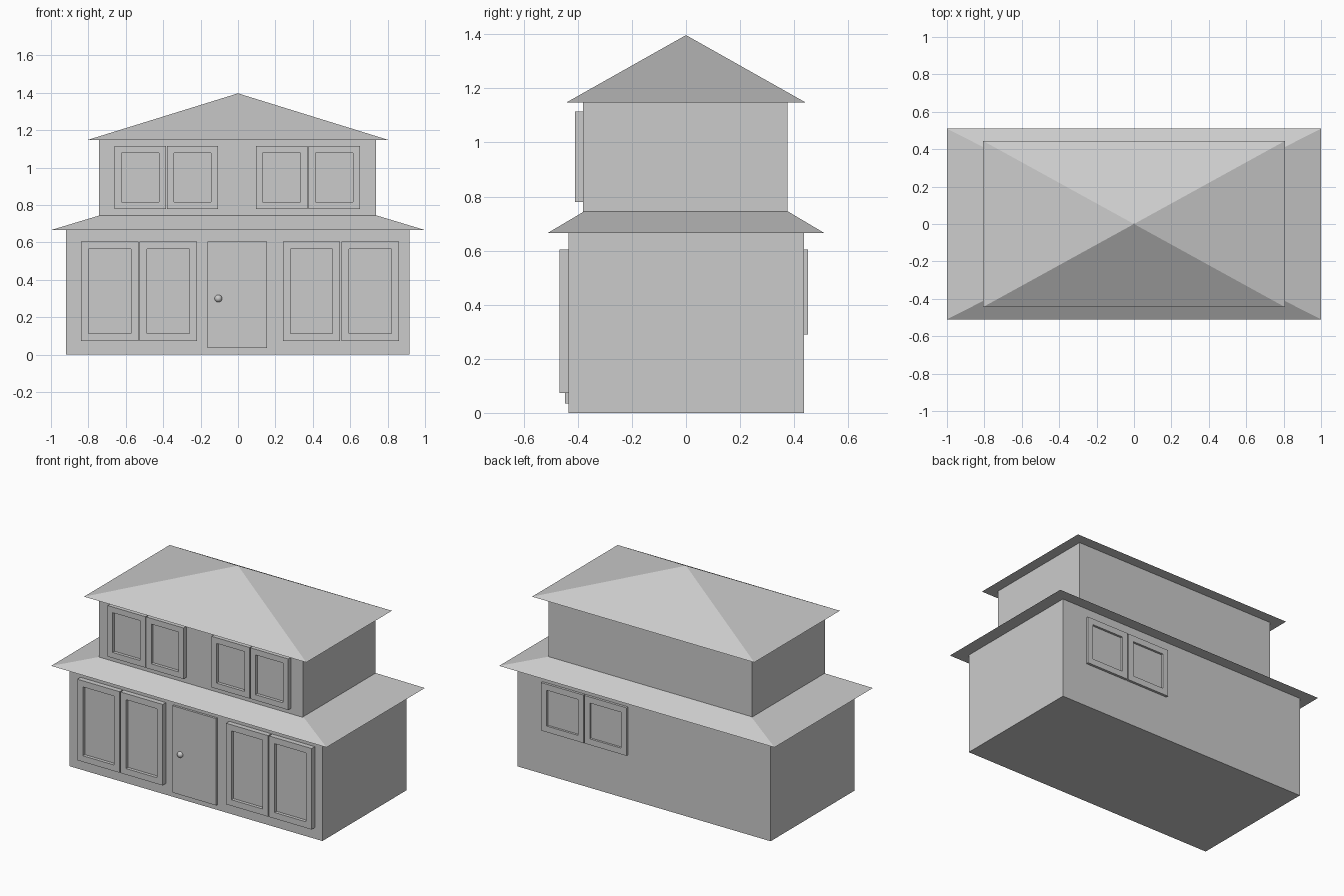
import bpy, bmesh
from mathutils import Vector

if "Cube" in bpy.data.objects:
    bpy.data.objects.remove(bpy.data.objects["Cube"])


def finish(name, bm):
    bmesh.ops.recalc_face_normals(bm, faces=bm.faces[:])
    mesh = bpy.data.meshes.new(name)
    bm.to_mesh(mesh)
    bm.free()
    obj = bpy.data.objects.new(name, mesh)
    bpy.context.collection.objects.link(obj)
    return obj


def box_bm(x, y, z):
    """Box from three (min, max) ranges."""
    bm = bmesh.new()
    bmesh.ops.create_cube(bm, size=1)
    for v in bm.verts:
        v.co = Vector([(r[0] + r[1]) / 2 + c * (r[1] - r[0])
                       for c, r in zip(v.co, (x, y, z))])
    return bm


def box(name, x, y, z):
    return finish(name, box_bm(x, y, z))


def roof(name, eave, z0, top, z1):
    """Hip roof with a closed underside; top is (0, 0) for a pointed roof."""
    bm = box_bm((-eave[0], eave[0]), (-eave[1], eave[1]), (z0, z1))
    for v in bm.verts:
        if v.co.z > (z0 + z1) / 2:
            v.co.x *= top[0] / eave[0]
            v.co.y *= top[1] / eave[1]
    bmesh.ops.remove_doubles(bm, verts=bm.verts[:], dist=1e-4)
    return finish(name, bm)


def window(name, x, wall_y, front_y, z, border, recess):
    """Window sash: a box whose outward face is framed and set back."""
    out = 1 if front_y > wall_y else -1
    bm = box_bm(x, sorted((wall_y, front_y)), z)
    bm.normal_update()
    face = max(bm.faces, key=lambda f: f.calc_center_median().y * out)
    bmesh.ops.inset_region(bm, faces=[face], thickness=border, use_even_offset=True)
    pane = bmesh.ops.extrude_discrete_faces(bm, faces=[face])["faces"][0]
    bmesh.ops.translate(bm, verts=pane.verts, vec=(0, -out * recess, 0))
    return finish(name, bm)


# Storeys and roofs
box("ground_floor_walls", (-0.92, 0.917), (-0.434, 0.436), (0, 0.666))
roof("lower_roof", (1.0, 0.51), 0.666, (0.735, 0.375), 0.746)
box("upper_floor_walls", (-0.742, 0.737), (-0.38, 0.375), (0.742, 1.147))
roof("upper_roof", (0.807, 0.444), 1.147, (0, 0), 1.397)

# Ground floor front windows
for i, x in enumerate([(-0.84, -0.533), (-0.526, -0.22), (0.24, 0.546), (0.553, 0.862)]):
    window(f"ground_window_{i + 1}", x, -0.434, -0.467, (0.073, 0.605), 0.04, 0.021)

# Upper floor front windows
for i, x in enumerate([(-0.66, -0.386), (-0.38, -0.108), (0.095, 0.371), (0.377, 0.652)]):
    window(f"upper_window_{i + 1}", x, -0.38, -0.41, (0.78, 1.115), 0.037, 0.02)

# Back windows
for i, x in enumerate([(0.115, 0.422), (0.429, 0.736)]):
    window(f"back_window_{i + 1}", x, 0.436, 0.452, (0.29, 0.605), 0.04, 0.014)

# Front door and knob
box("front_door", (-0.163, 0.155), (-0.448, -0.434), (0.035, 0.605))
bm = bmesh.new()
bmesh.ops.create_uvsphere(bm, u_segments=24, v_segments=12, radius=0.02)
bmesh.ops.translate(bm, verts=bm.verts[:], vec=(-0.105, -0.447, 0.30))
for f in bm.faces:
    f.smooth = True
finish("door_knob", bm)
